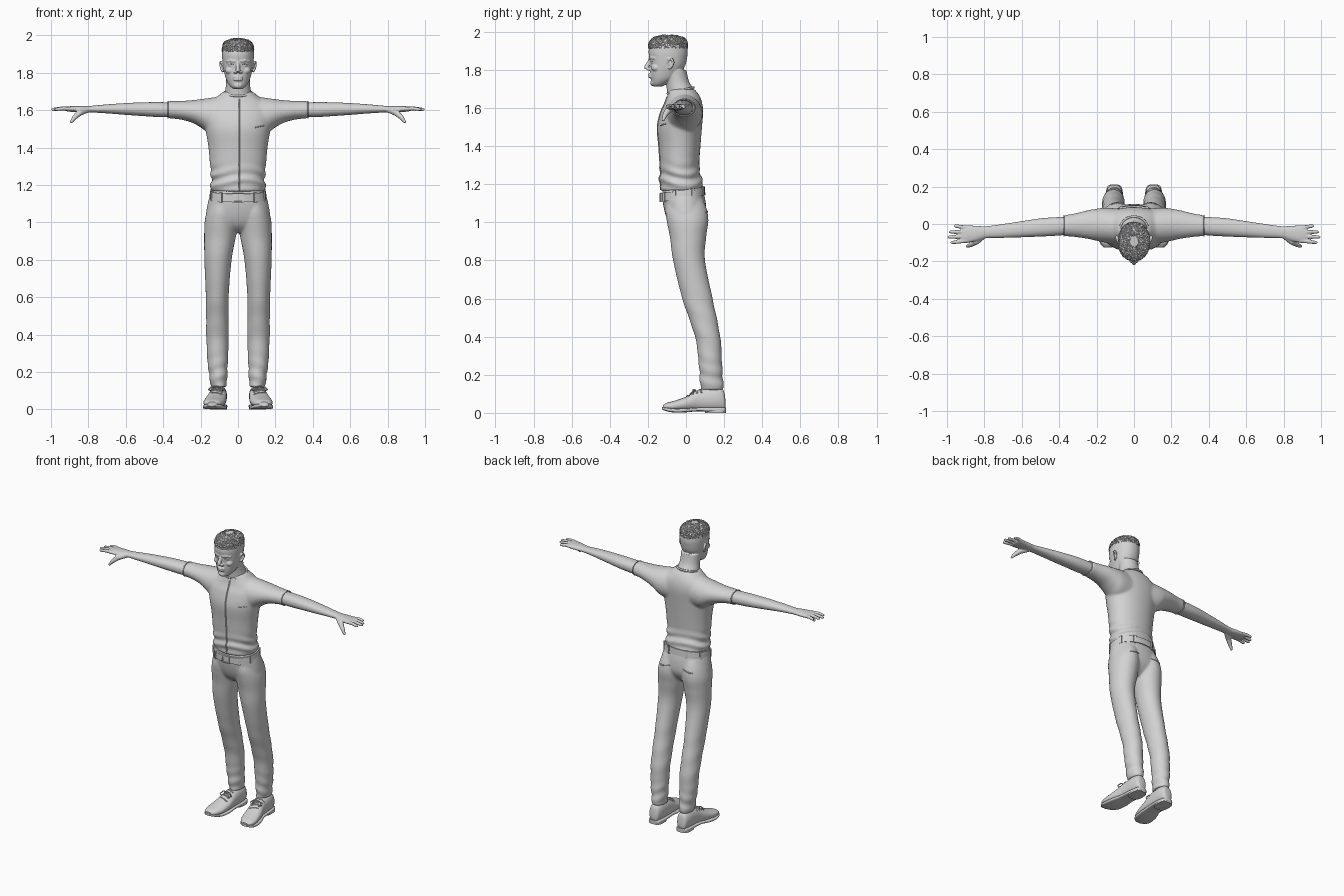
import bpy, bmesh, math, random
from mathutils import Vector, Matrix

random.seed(4)
cube = bpy.data.objects.get("Cube")
if cube:
    bpy.data.objects.remove(cube, do_unlink=True)

# One plain grey for everything
GREY = bpy.data.materials.new("plain grey")
GREY.use_nodes = True
GREY.diffuse_color = (.65, .65, .65, 1)
GREY.node_tree.nodes["Principled BSDF"].inputs["Base Color"].default_value = GREY.diffuse_color


def bridge(bm, rings, closed=False):
    """Skin a list of vertex rings, capping the ends of an open one."""
    sides = len(rings[0])
    faces = []
    pairs = list(zip(rings, rings[1:]))
    if closed:
        pairs.append((rings[-1], rings[0]))
    else:
        faces += [bm.faces.new(rings[0]), bm.faces.new(rings[-1])]
    for a, b in pairs:
        for i in range(sides):
            j = (i + 1) % sides
            faces.append(bm.faces.new((a[i], a[j], b[j], b[i])))
    bmesh.ops.recalc_face_normals(bm, faces=faces)


def spline(rows, steps):
    """Catmull-Rom interpolation of every column."""
    last = len(rows) - 1
    for i in range(last):
        group = list(zip(rows[max(i - 1, 0)], rows[i], rows[i + 1], rows[min(i + 2, last)]))
        for k in range(steps):
            f = k / steps
            yield [b + ((c - a) * f + (2*a - 5*b + 4*c - d) * f**2
                        + (3*b - a - 3*c + d) * f**3) / 2 for a, b, c, d in group]
    yield rows[-1]


def loft(bm, axis, rows, power=2, folds=None, sides=32, steps=5):
    """Rows hold a station on the axis, then the extents across it."""
    rings = []
    for t, u0, u1, v0, v1 in spline(rows, steps):
        ring = []
        for i in range(sides):
            a = math.tau * i / sides
            r = 1 + (folds(t, a) if folds else 0)
            c, s = math.cos(a), math.sin(a)
            u = (u0 + u1 + (u1 - u0) * r * math.copysign(abs(c) ** (2 / power), c)) / 2
            v = (v0 + v1 + (v1 - v0) * r * math.copysign(abs(s) ** (2 / power), s)) / 2
            ring.append(bm.verts.new({"x": (t, u, v), "y": (u, t, v), "z": (u, v, t)}[axis]))
        rings.append(ring)
    bridge(bm, rings)


def sweep(bm, points, radii, up=(0, 0, 1), closed=False, sides=10):
    """Round tube through points; radii is one number or one per point."""
    points = [Vector(p) for p in points]
    n = len(points)
    if not isinstance(radii, (list, tuple)):
        radii = [radii] * n
    rings = []
    for i, p in enumerate(points):
        after = points[(i + 1) % n] if closed else points[min(i + 1, n - 1)]
        before = points[i - 1] if closed else points[max(i - 1, 0)]
        tangent = (after - before).normalized()
        side = tangent.cross(Vector(up)).normalized()
        other = side.cross(tangent)
        angles = [math.tau * k / sides for k in range(sides)]
        rings.append([bm.verts.new(p + radii[i] * (side * math.cos(a) + other * math.sin(a)))
                      for a in angles])
    bridge(bm, rings, closed)


def blob(bm, centre, size):
    bmesh.ops.create_icosphere(bm, subdivisions=3, radius=1,
                               matrix=Matrix.Translation(centre) @ Matrix.Diagonal((*size, 1)))


def box(bm, centre, size, turn=0):
    bmesh.ops.create_cube(bm, size=1, matrix=Matrix.Translation(centre)
                          @ Matrix.Rotation(turn, 4, "Z") @ Matrix.Diagonal((*size, 1)))


def part(name, bm, voxel=0, relax=3, mirror=False, flat=False):
    mesh = bpy.data.meshes.new(name)
    bm.to_mesh(mesh)
    bm.free()
    mesh.materials.append(GREY)
    ob = bpy.data.objects.new(name, mesh)
    bpy.context.collection.objects.link(ob)
    if not flat:
        bpy.ops.object.select_all(action="DESELECT")
        ob.select_set(True)
        bpy.context.view_layer.objects.active = ob
        bpy.ops.object.shade_smooth_by_angle(angle=math.radians(40))
    if voxel:
        blend = ob.modifiers.new("blend", "REMESH")
        blend.mode, blend.voxel_size, blend.use_smooth_shade = "VOXEL", voxel, True
        soft = ob.modifiers.new("soften", "SMOOTH")
        soft.iterations = relax
    if mirror:
        ob.modifiers.new("mirror", "MIRROR")
    return ob


def on_surface(ob, starts, direction):
    """Drop points onto a finished part."""
    bpy.context.view_layer.update()
    solid = ob.evaluated_get(bpy.context.evaluated_depsgraph_get())
    hits = [solid.ray_cast(Vector(p), Vector(direction)) for p in starts]
    return [h[1].copy() for h in hits if h[0]]


def sym(z, half, y0, y1):
    return (z, -half, half, y0, y1)


def bump(x, centre, width):
    return math.exp(-((x - centre) / width) ** 2)


# Shirt: trunk and short sleeves blended together
bm = bmesh.new()
loft(bm, "z", [sym(1.165, .142, -.132, .093), sym(1.2, .147, -.137, .09),
               sym(1.24, .143, -.136, .08), sym(1.3, .149, -.136, .07),
               sym(1.4, .158, -.142, .076), sym(1.5, .174, -.15, .084),
               sym(1.58, .185, -.132, .09), sym(1.63, .165, -.109, .084),
               sym(1.67, .115, -.097, .068), sym(1.7, .078, -.09, .044)], power=2.1, sides=48,
     folds=lambda z, a: .06 * bump(z, 1.235, .055) * math.sin(105 * z + 2 * math.sin(2 * a + 1)))
for s in (1, -1):
    loft(bm, "x", [(s * x, *rest) for x, *rest in (
        (.06, -.11, .08, 1.46, 1.678), (.15, -.1, .087, 1.475, 1.666),
        (.2, -.09, .082, 1.508, 1.659), (.25, -.079, .073, 1.535, 1.653),
        (.32, -.069, .056, 1.552, 1.649), (.375, -.065, .047, 1.556, 1.649))])
shirt = part("shirt", bm, voxel=.007, relax=9)

# Shirt trim: collar, front zip, chest pocket and sleeve hems
bm = bmesh.new()
ring = [math.tau * i / 40 for i in range(40)]
sweep(bm, [(.074 * math.cos(a), -.028 + .068 * math.sin(a), 1.692 + .016 * math.sin(a))
           for a in ring], .006, closed=True)
part("collar", bm)
bm = bmesh.new()
sweep(bm, on_surface(shirt, [(.008, -1, 1.17 + .49 * i / 30) for i in range(31)], (0, 1, 0)),
      .004, up=(0, 1, 0), sides=4)
part("front_zip", bm, flat=True)
bm = bmesh.new()
sweep(bm, on_surface(shirt, [(.09 + .01 * i, -1, 1.508 + .002 * i) for i in range(6)], (0, 1, 0)), .003)
part("chest_pocket", bm)
bm = bmesh.new()
sweep(bm, [(.374, -.009 + .055 * math.cos(a), 1.602 + .045 * math.sin(a)) for a in ring],
      .003, up=(1, 0, 0), closed=True)
part("sleeve_hems", bm, mirror=True)

# Arms with hands
bm = bmesh.new()
loft(bm, "x", [(.33, -.055, .04, 1.563, 1.64), (.42, -.063, .036, 1.563, 1.643),
               (.5, -.067, .03, 1.568, 1.642), (.6, -.071, .015, 1.575, 1.638),
               (.7, -.074, .0, 1.583, 1.631), (.79, -.076, -.012, 1.588, 1.623),
               (.84, -.09, -.01, 1.588, 1.623), (.9, -.102, -.007, 1.592, 1.621),
               (.925, -.096, -.014, 1.597, 1.617)], power=2.2)
for y, tip_x, tip_y in ((-.089, .98, -.1), (-.066, .997, -.07), (-.043, .988, -.042), (-.02, .962, -.01)):
    root, tip = Vector((.89, y, 1.607)), Vector((tip_x, tip_y, 1.604))
    sweep(bm, [root, root.lerp(tip, .5) + Vector((0, 0, .004)), root.lerp(tip, .9), tip],
          [.011, .0105, .009, .005])
sweep(bm, [(.8, -.06, 1.604), (.845, -.094, 1.588), (.875, -.112, 1.56), (.895, -.121, 1.533)],
      [.016, .018, .013, .007])
part("arms", bm, voxel=.004, relax=2, mirror=True)

# Trousers: seat and both legs blended together
bm = bmesh.new()
loft(bm, "z", [sym(1.17, .144, -.125, .09), sym(1.1, .162, -.121, .104),
               sym(1.03, .17, -.105, .105), sym(.98, .14, -.08, .08),
               sym(.945, .08, -.04, .045)], power=2.2, sides=48)
for s in (1, -1):
    loft(bm, "z", [(z, s * a, s * b, c, d) for z, a, b, c, d in (
        (1.12, .01, .145, -.1, .09), (1.06, .004, .166, -.108, .112),
        (1.0, .002, .179, -.1, .117), (.92, .012, .181, -.084, .106),
        (.8, .034, .18, -.068, .1), (.6, .05, .172, -.02, .14), (.4, .05, .17, .047, .18),
        (.25, .054, .163, .067, .19), (.12, .06, .144, .075, .198))], steps=10,
        folds=lambda z, a: .06 * bump(z, .17, .09) * math.sin(85 * z + 1.8 * math.sin(a + 1))
        + .018 * bump(z, .42, .2) * math.sin(50 * z + 2 * math.sin(a)))
trousers = part("trousers", bm, voxel=.0065, relax=8)

# Back pockets
bm = bmesh.new()
sweep(bm, on_surface(trousers, [(.05 + .01 * i, 1, 1.062 - .0015 * i) for i in range(8)], (0, -1, 0)), .004)
part("back_pockets", bm, mirror=True)

# Belt with loops and buckle, tilted up towards the back
bm = bmesh.new()
loft(bm, "z", [sym(1.128, .154, -.134, .102), sym(1.172, .149, -.135, .099)],
     power=2.2, sides=48, steps=1)
for degrees in (25, 65, 115, 155, 200, 235, 305, 340):
    a = math.radians(degrees)
    c, s = [math.copysign(abs(v) ** (2 / 2.2), v) for v in (math.cos(a), math.sin(a))]
    box(bm, (.151 * c, -.017 + .117 * s, 1.15), (.01, .016, .052), a)
for x in (-.025, .025):
    box(bm, (x, -.134, 1.151), (.008, .01, .046))
for z in (1.13, 1.172):
    box(bm, (0, -.134, z), (.058, .01, .007))
for v in bm.verts:
    v.co.z += .15 * v.co.y
part("belt", bm)

# Shoes: uppers, soles, heels and laces
bm = bmesh.new()
loft(bm, "y", [(.207, .085, .125, .02, .07), (.195, .07, .14, .01, .12), (.15, .06, .15, .008, .134),
               (.07, .06, .156, .008, .122), (.0, .063, .175, .01, .085), (-.06, .073, .185, .01, .064),
               (-.1, .092, .179, .014, .053), (-.122, .118, .16, .022, .04)], power=2.2)
shoes = part("shoe_uppers", bm, mirror=True)
bm = bmesh.new()
loft(bm, "y", [(.211, .085, .125, .005, .028), (.197, .066, .144, .004, .028),
               (.14, .057, .152, .006, .028), (.06, .06, .159, .008, .028),
               (.0, .06, .179, .003, .024), (-.06, .069, .188, .002, .023),
               (-.1, .088, .183, .008, .028), (-.126, .118, .162, .017, .031)], power=4)
loft(bm, "z", [(0, .06, .15, .1, .211), (.02, .06, .15, .1, .211)], power=3, steps=1)
part("shoe_soles", bm, mirror=True)
bm = bmesh.new()
for k in range(4):
    sweep(bm, on_surface(shoes, [(.085 + .0075 * i, .022 * k + .002 * i, 1) for i in range(9)],
                         (0, 0, -1)), .004)
for side in (-1, 1):
    sweep(bm, [(.115, .05, .118), (.115 + side * .025, .04, .122), (.115 + side * .042, .03, .105),
               (.115 + side * .03, .022, .1), (.115, .045, .113)], .004)
part("shoe_laces", bm, mirror=True)

# Head and neck with sculpted features
bm = bmesh.new()
loft(bm, "z", [sym(1.714, .024, -.172, -.125), sym(1.726, .04, -.18, -.1),
               sym(1.75, .057, -.184, -.06), sym(1.78, .068, -.188, -.03), sym(1.82, .078, -.188, -.005),
               sym(1.86, .083, -.192, .005), sym(1.9, .085, -.196, .009),
               sym(1.94, .08, -.185, .0), sym(1.965, .055, -.15, -.03)], power=2.15, sides=48)
loft(bm, "z", [sym(1.63, .085, -.095, .065), sym(1.69, .072, -.1, .046),
               sym(1.74, .064, -.106, .016), sym(1.8, .064, -.12, .002)])
sweep(bm, [(0, -.184, 1.862), (0, -.194, 1.84), (0, -.208, 1.815), (0, -.209, 1.804)],
      [.009, .01, .013, .01], up=(0, 1, 0))
blob(bm, (0, -.175, 1.732), (.024, .013, .016))
for z in (1.776, 1.764):
    blob(bm, (0, -.186, z), (.026, .013, .0075))
for s in (1, -1):
    blob(bm, (s * .014, -.195, 1.805), (.011, .013, .009))
    blob(bm, (s * .042, -.156, 1.812), (.026, .026, .022))
    sweep(bm, [(s * .012, -.189, 1.86), (s * .036, -.181, 1.866), (s * .06, -.162, 1.86)], [.008, .009, .008])
    blob(bm, (s * .036, -.168, 1.841), (.017, .015, .009))
    # ear rim and lobe
    sweep(bm, [(s * .08, -.095, 1.84), (s * .089, -.09, 1.857), (s * .093, -.074, 1.857),
               (s * .093, -.066, 1.84), (s * .088, -.076, 1.818), (s * .081, -.09, 1.806)],
          [.006, .007, .007, .007, .007, .006], up=(1, 0, 0))
    blob(bm, (s * .079, -.08, 1.835), (.009, .013, .022))
head = part("head", bm, voxel=.0035, relax=3)

# Upper eyelids
bm = bmesh.new()
sweep(bm, on_surface(head, [(.022 + .004 * i, -1, 1.843 + .004 * math.sin(i * .45))
                            for i in range(8)], (0, 1, 0)), .0016)
part("eyelids", bm, mirror=True)

# Short, grainy hair
bm = bmesh.new()
loft(bm, "z", [sym(1.915, .084, -.198, .009), sym(1.935, .084, -.197, .009),
               sym(1.957, .077, -.186, .002), sym(1.973, .058, -.163, -.02),
               sym(1.983, .022, -.12, -.065)], power=2.1, sides=90, steps=10)
for v in bm.verts:
    v.co += Vector([random.uniform(-.0035, .0035) for _ in range(3)])
part("hair", bm, flat=True)
